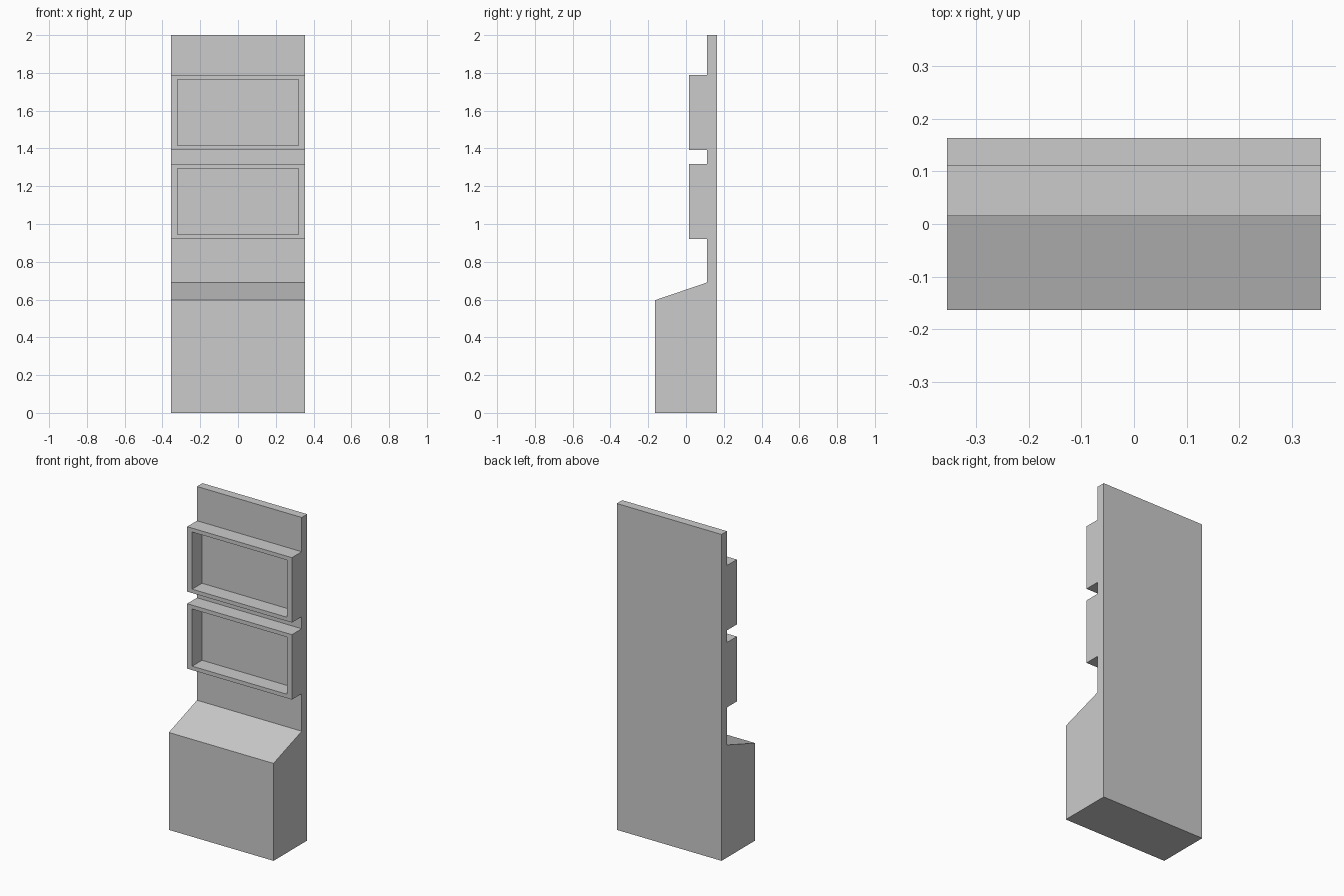
import bpy, bmesh

if "Cube" in bpy.data.objects:
    bpy.data.objects.remove(bpy.data.objects["Cube"])

HALF_W = 0.355      # half width of the whole stand
BACK, PANEL, FRAME, FRONT = 0.163, 0.11, 0.015, -0.163   # y of main planes


def finish(name, bm):
    bmesh.ops.recalc_face_normals(bm, faces=bm.faces)
    mesh = bpy.data.meshes.new(name)
    bm.to_mesh(mesh)
    bm.free()
    obj = bpy.data.objects.new(name, mesh)
    bpy.context.collection.objects.link(obj)
    return obj


def extruded_profile(name, profile):
    """Extrude a side (y, z) outline across the full width."""
    bm = bmesh.new()
    face = bm.faces.new([bm.verts.new((-HALF_W, y, z)) for y, z in profile])
    ext = bmesh.ops.extrude_face_region(bm, geom=[face])
    moved = [v for v in ext["geom"] if isinstance(v, bmesh.types.BMVert)]
    bmesh.ops.translate(bm, verts=moved, vec=(2 * HALF_W, 0, 0))
    return finish(name, bm)


def box_frame(name, z0, z1, border_x, border_z):
    """Open rectangular frame, its back edge sunk slightly into the panel."""
    bm = bmesh.new()

    def loop(y, dx, dz):
        w = HALF_W - dx
        return [bm.verts.new((x, y, z)) for x, z in
                ((-w, z0 + dz), (w, z0 + dz), (w, z1 - dz), (-w, z1 - dz))]

    back = PANEL + 0.01
    loops = [loop(FRAME, 0, 0), loop(FRAME, border_x, border_z),
             loop(back, border_x, border_z), loop(back, 0, 0)]
    for a, b in zip(loops, loops[1:] + loops[:1]):
        for i in range(4):
            j = (i + 1) % 4
            bm.faces.new((a[i], a[j], b[j], b[i]))
    return finish(name, bm)


# Base cabinet with sloped top, continuing up into the back panel
extruded_profile("base_and_back_panel", [
    (FRONT, 0), (BACK, 0), (BACK, 2.0), (PANEL, 2.0),
    (PANEL, 0.69), (FRONT, 0.597)])

# Two display frames on the panel
for label, bottom in (("lower", 0.92), ("upper", 1.392)):
    box_frame(label + "_display_frame", bottom, bottom + 0.398, 0.034, 0.024)
